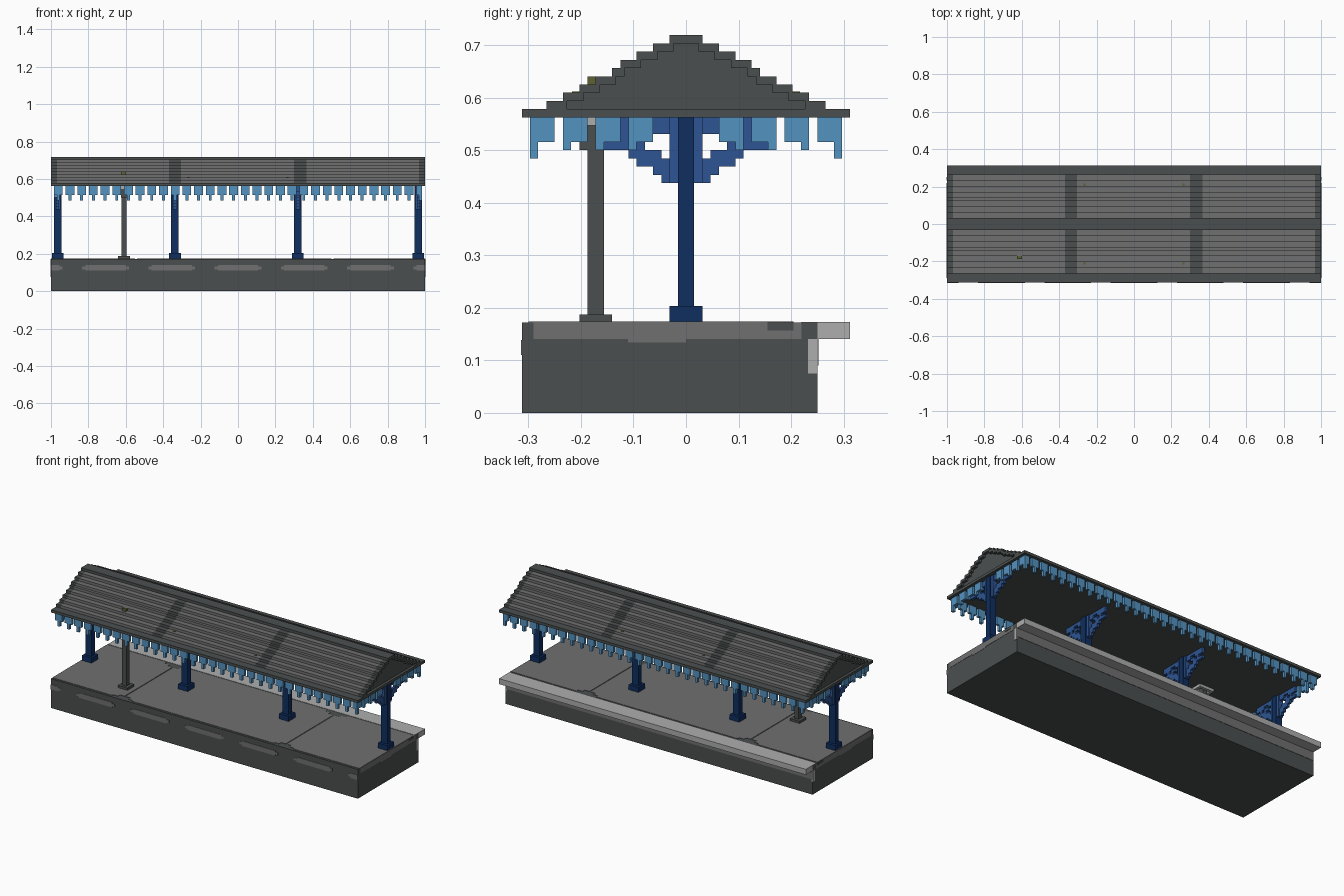
import bpy, bmesh
from mathutils import Matrix, Vector

cube = bpy.data.objects.get("Cube")
if cube:
    bpy.data.objects.remove(cube, do_unlink=True)

V = 1 / 64  # size of one block


def material(name, rgb):
    lin = [((c / 255 + 0.055) / 1.055) ** 2.4 for c in rgb]
    m = bpy.data.materials.new(name)
    m.use_nodes = True
    m.diffuse_color = (*lin, 1)
    m.node_tree.nodes["Principled BSDF"].inputs["Base Color"].default_value = (*lin, 1)
    return m


DARK = material("dark_stone", (75, 79, 79))
GREY = material("grey_stone", (112, 112, 112))
LIGHT = material("light_stone", (174, 174, 174))
NAVY = material("navy_paint", (14, 46, 96))
BLUE = material("mid_blue_paint", (45, 84, 146))
SKY = material("light_blue_paint", (84, 146, 192))
MOSS = material("moss_green", (92, 98, 52))


def boxes(name, items):
    """One object from boxes given as (x0, x1, y0, y1, z0, z1, material)."""
    bm = bmesh.new()
    mats = []
    for x0, x1, y0, y1, z0, z1, mat in items:
        if mat not in mats:
            mats.append(mat)
        m = Matrix.Translation(Vector((x0 + x1, y0 + y1, z0 + z1)) / 2) @ \
            Matrix.Diagonal((x1 - x0, y1 - y0, z1 - z0, 1))
        for v in bmesh.ops.create_cube(bm, size=1, matrix=m)["verts"]:
            for f in v.link_faces:
                f.material_index = mats.index(mat)
    me = bpy.data.meshes.new(name)
    bm.to_mesh(me)
    bm.free()
    for m in mats:
        me.materials.append(m)
    ob = bpy.data.objects.new(name, me)
    bpy.context.collection.objects.link(ob)
    return ob


# Platform body, overhanging kerb and the grey course under it
TOP = 11 * V
boxes("platform_base", [(-1, 1, -20 * V, 16 * V, 0, TOP, DARK)])
boxes("platform_kerb", [(-1, 1, 14 * V, 20 * V, 9 * V, TOP + 0.001, LIGHT)])
boxes("back_course", [(-1, 1, 15 * V, 16 * V + 0.002, 0.09, 9 * V, GREY)])

# Paving slabs with narrow dark joints, chamfered at the joint ends
slabs = []
for x0, x1 in ((-1, -0.55), (-0.54, 0.50), (0.51, 1)):
    slabs.append((x0, x1, -0.27, 0.17, TOP, TOP + 0.002, GREY))
    for a, b, inset in ((-0.29, -0.27, 0.03), (-0.30, -0.29, 0.06), (0.17, 0.19, 0.03), (0.19, 0.205, 0.06)):
        l = x0 if x0 == -1 else x0 + inset
        r = x1 if x1 == 1 else x1 - inset
        slabs.append((l, r, a, b, TOP, TOP + 0.002, GREY))
boxes("paving_slabs", slabs)

# Grey top course showing on the platform ends
ends = []
for s in (-1, 1):
    x0, x1 = sorted((s * 0.99, s * 1.0))
    e = 0.0015 * s
    ends += [(x0 + e, x1 + e, -0.29, 0.22, 9 * V, TOP, GREY),
             (x0 + e, x1 + e, -0.11, 0.0, 0.134, 9 * V, GREY),
             (x0 + e, x1 + e, 0.232, 0.25, 0.075, 9 * V, LIGHT)]
    ends += [(x0 + 2 * e, x1 + 2 * e, 0.155, 0.205, 0.157, TOP, DARK)]
boxes("platform_end_course", ends)

# Long inlays along the front wall
inlays = []
for i in range(-3, 4):
    for half, z0, z1 in ((0.125, 0.117, 0.132), (0.108, 0.110, 0.139)):
        c = i * 0.354
        inlays.append((max(-1, c - half), min(1, c + half), -0.3145, -0.31, z0, z1, GREY))
boxes("front_wall_inlays", inlays)

# Stepped roof: half widths in blocks from the eaves to the ridge
WIDTHS = [20, 17, 15, 13, 11, 9, 8, 6, 4, 2]
EAVE = 36 * V
BANDS = [(-0.984, -0.969, DARK), (-0.969, -0.37, GREY), (-0.37, -0.305, DARK),
         (-0.305, 0.30, GREY), (0.30, 0.365, DARK), (0.365, 0.969, GREY), (0.969, 0.984, DARK)]
roof, rim = [], []
for k, w in enumerate(WIDTHS):
    y, z0 = w * V, EAVE + k * V
    if k in (0, 9):
        roof.append((-1, 1, -y, y, z0, z0 + V, DARK))
        continue
    roof += [(a, b, -y, y, z0, z0 + V, m) for a, b, m in BANDS]
    # overhanging gable rim
    inner = (WIDTHS[k + 1] - 0.5) * V
    for x0, x1 in ((-1, -0.984), (0.984, 1)):
        rim += [(x0, x1, inner, y, z0, z0 + V, DARK), (x0, x1, -y, -inner, z0, z0 + V, DARK)]
boxes("roof", roof)
boxes("gable_rim", rim)

# Small moss tufts on the roof
moss = [(-0.625, -0.60, -12 * V, -11 * V, 40 * V, 41 * V, MOSS)]
for s in (-1, 1):
    for x, y in ((0.45, 0.19), (0.265, 0.21)):
        for t in (-1, 1):
            moss.append((s * x - 0.005, s * x + 0.005, t * y - 0.007, t * y + 0.007, 38 * V, 39 * V + 0.002, MOSS))
boxes("roof_moss", moss)

# Hanging valance: two short blocks, one long block, one gap
long_side, short_side = [], []
for i in range(-63, 63):
    p = (i + 63) % 4
    if p == 3:
        continue
    z = (31 if p == 1 else 33) * V
    for y0 in (-19 * V, 18 * V):
        long_side.append((i * V, (i + 1) * V, y0, y0 + V, z, EAVE, SKY))
for j in range(3, 18):
    p = (17 - j) % 4
    if p == 2:
        continue
    z = (32 if p == 3 else 33) * V
    for x0 in (-63 * V, 62 * V):
        for y0 in (j * V, -(j + 1) * V):
            short_side.append((x0, x0 + V, y0, y0 + V, z, EAVE, SKY))
boxes("valance_long_sides", long_side)
boxes("valance_gable_ends", short_side)

# Columns with plinths and pierced stepped brackets: (block row, from, to)
BRACKET = [(28, 1, 3), (29, 1, 4), (30, 2, 6), (31, 3, 7), (32, 5, 10), (33, 1, 2), (33, 4, 6),
           (33, 7, 8), (34, 1, 4), (34, 6, 10), (35, 1, 10)]
for name, x in (("right_end", -0.964), ("inner_right", -0.337), ("inner_left", 0.32), ("left_end", 0.964)):
    lo, hi = max(-1, x - 2 * V), min(1, x + 2 * V)
    boxes(name + "_column", [(lo, hi, -2 * V, 2 * V, TOP, 13 * V, NAVY),
                             (x - 0.02, x + 0.02, -V, V, 13 * V, EAVE, NAVY)])
    parts = [(x - 0.014, x + 0.014, -2 * V, 2 * V, 28 * V, EAVE, BLUE)]
    for r, a, b in BRACKET:
        for y0, y1 in ((a * V, b * V), (-b * V, -a * V)):
            parts.append((x - 0.0078, x + 0.0078, y0, y1, r * V, (r + 1) * V, BLUE))
    boxes(name + "_bracket", parts)

# Lamp post with a light ring under the roof
lx, ly = -0.61, -11 * V
boxes("lamp_post", [(lx - 2 * V, lx + 2 * V, ly - 2 * V, ly + 2 * V, TOP, 12 * V, DARK),
                    (lx - 0.0135, lx + 0.0135, ly - V, ly + V, 12 * V, EAVE, DARK),
                    (lx - V, lx + V, ly - 2 * V, ly + 2 * V, 32 * V, 33 * V, DARK),
                    (lx - V, lx + V, ly - 2 * V, ly - V, 33 * V, 35 * V, DARK)])
ring = []
for s in (-1, 1):
    ring += [(lx + s * 2.5 * V - V / 2, lx + s * 2.5 * V + V / 2, ly - 2 * V, ly + 2 * V, 35 * V, EAVE, LIGHT),
             (lx - 2 * V, lx + 2 * V, ly + s * 1.5 * V - V / 2, ly + s * 1.5 * V + V / 2, 35 * V, EAVE, LIGHT)]
boxes("lamp_ring", ring)
